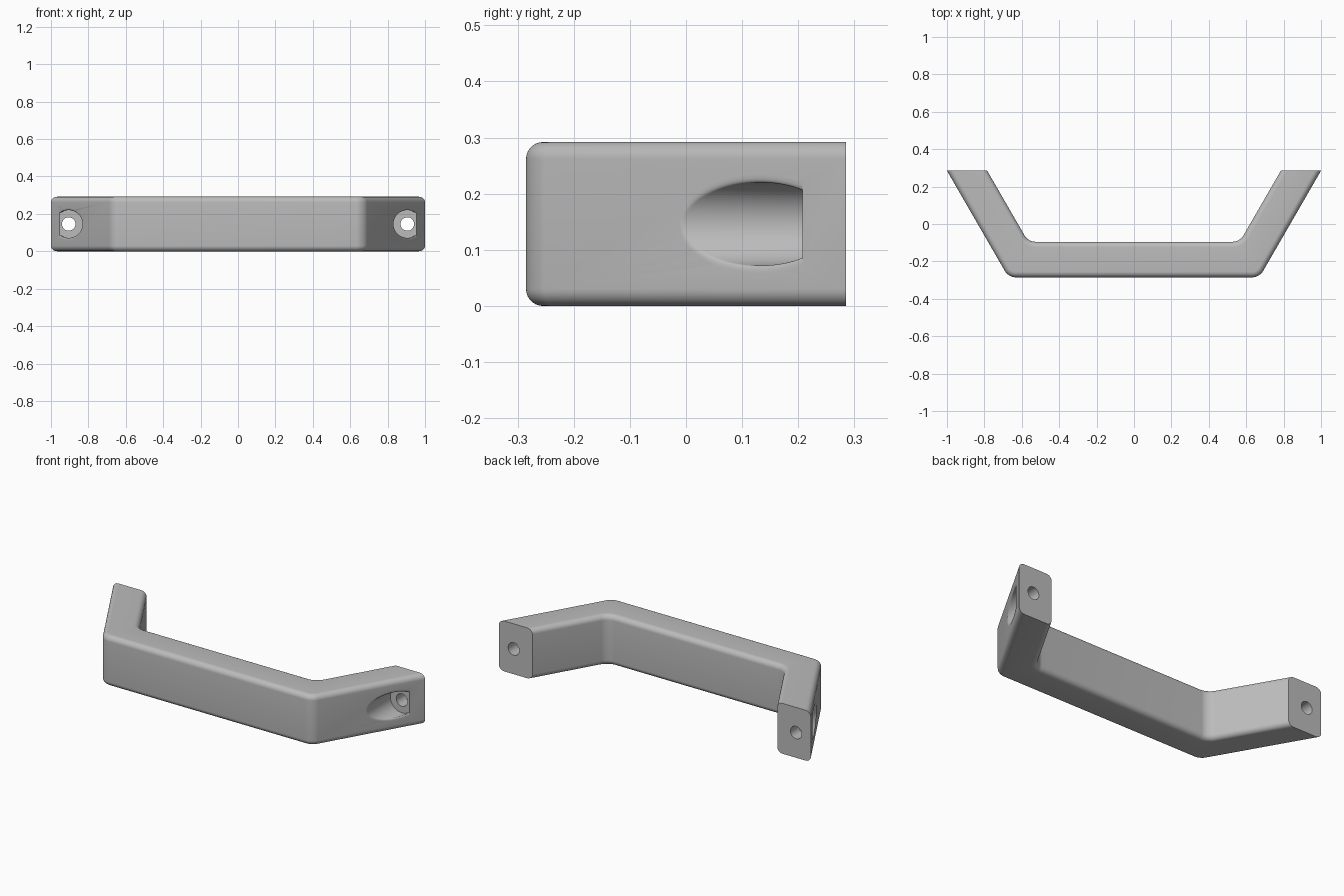
import bpy
import bmesh
from math import sin, cos, pi, sqrt, tan, acos
from mathutils import Vector

HEIGHT, BACK, FRONT, INNER = 0.292, 0.285, -0.285, -0.095
SLOPE = 1 / sqrt(3)                       # legs lean 30 degrees outward
HOLE_X, HOLE_Z = 0.905, HEIGHT / 2
RECESS_R, SCREW_R, FLOOR, RIM = 0.074, 0.036, 0.208, 0.013

cube = bpy.data.objects.get("Cube")
if cube:
    bpy.data.objects.remove(cube, do_unlink=True)

grey = bpy.data.materials.new("light grey")
grey.use_nodes = True
colour = (0.5, 0.5, 0.5, 1)
grey.diffuse_color = colour
grey.node_tree.nodes["Principled BSDF"].inputs["Base Color"].default_value = colour


def finish(bm, name):
    bmesh.ops.recalc_face_normals(bm, faces=bm.faces[:])
    mesh = bpy.data.meshes.new(name)
    bm.to_mesh(mesh)
    bm.free()
    mesh.materials.append(grey)
    obj = bpy.data.objects.new(name, mesh)
    bpy.context.collection.objects.link(obj)
    return obj


def cut_flat(bm, y):
    """Trim away everything behind y and close the cut."""
    geom = bm.verts[:] + bm.edges[:] + bm.faces[:]
    cut = bmesh.ops.bisect_plane(bm, geom=geom, plane_co=(0, y, 0),
                                 plane_no=(0, 1, 0), clear_outer=True)
    edges = [e for e in cut["geom_cut"] if isinstance(e, bmesh.types.BMEdge)]
    bmesh.ops.edgeloop_fill(bm, edges=edges)


def outer_x(y):
    return 1 + (y - BACK) * SLOPE


def inner_x(y):
    return 0.785 + (y - BACK) * SLOPE


def make_handle():
    # Bent bar, drawn overlong so the mounting ends can be trimmed flat
    bm = bmesh.new()
    over = BACK + 0.2
    half = [(inner_x(INNER), INNER), (inner_x(over), over),
            (outer_x(over), over), (outer_x(FRONT), FRONT)]
    outline = half + [(-x, y) for x, y in reversed(half)]
    base = bm.faces.new([bm.verts.new((x, y, 0)) for x, y in outline])
    ext = bmesh.ops.extrude_face_region(bm, geom=[base])
    bmesh.ops.translate(bm, vec=(0, 0, HEIGHT),
                        verts=[v for v in ext["geom"] if isinstance(v, bmesh.types.BMVert)])
    bmesh.ops.recalc_face_normals(bm, faces=bm.faces[:])
    # Round the bends, then the long edges
    bends = [e for e in bm.edges if abs(e.verts[0].co.z - e.verts[1].co.z) > 0.1
             and e.verts[0].co.y < 0]
    bmesh.ops.bevel(bm, geom=bends, offset=0.037, segments=10, profile=0.5, affect="EDGES")
    rims = [e for e in bm.edges if abs(e.verts[0].co.z - e.verts[1].co.z) < 0.01
            and min(v.co.y for v in e.verts) < over - 0.01]
    bmesh.ops.bevel(bm, geom=rims, offset=0.03, segments=8, profile=0.5, affect="EDGES")
    cut_flat(bm, BACK)
    return finish(bm, "handle")


def bridge(bm, rings):
    n = len(rings[0])
    for a, b in zip(rings, rings[1:]):
        for i in range(n):
            bm.faces.new((a[i], a[(i + 1) % n], b[(i + 1) % n], b[i]))
    bm.faces.new(rings[0])
    bm.faces.new(rings[-1])


def make_recess_cutter(side, count=64, steps=6):
    # Round pocket whose mouth flares softly into the sloping leg face
    bm = bmesh.new()
    normal = Vector((side * cos(pi / 6), -sin(pi / 6), 0))
    inward = Vector((0, 1, 0))
    rings = [[] for _ in range(steps + 3)]
    for i in range(count):
        a = 2 * pi * i / count
        radial = Vector((side * cos(a), 0, sin(a)))
        x = HOLE_X + RECESS_R * cos(a)
        rim = Vector((side * x, BACK + (x - 1) / SLOPE, HOLE_Z + RECESS_R * sin(a)))
        tangent = Vector((-side * sin(a), -sin(a) / SLOPE, cos(a))).normalized()
        out = tangent.cross(normal)
        if out.dot(radial) < 0:
            out = -out
        reach = RIM / tan(acos(inward.dot(out)) / 2)
        points = [Vector((rim.x, 0.5, rim.z))]
        for s in range(steps + 1):
            t = s / steps
            points.append(rim + inward * reach * (1 - t) ** 2 + out * reach * t ** 2)
        points.append(points[-1] + normal * 0.1)
        for ring, p in zip(rings, points):
            ring.append(bm.verts.new(p))
    bridge(bm, rings)
    cut_flat(bm, FLOOR)
    return finish(bm, "recess_cutter")


def make_screw_cutter(side, count=48):
    bm = bmesh.new()
    rings = [[bm.verts.new((side * HOLE_X + SCREW_R * cos(2 * pi * i / count), y,
                            HOLE_Z + SCREW_R * sin(2 * pi * i / count)))
              for i in range(count)] for y in (FLOOR - 0.03, BACK + 0.1)]
    bridge(bm, rings)
    return finish(bm, "screw_cutter")


handle = make_handle()
cutters = [make(side) for side in (-1, 1) for make in (make_recess_cutter, make_screw_cutter)]
for cutter in cutters:
    mod = handle.modifiers.new("cut", "BOOLEAN")
    mod.operation, mod.solver, mod.object = "DIFFERENCE", "EXACT", cutter

# Apply the cuts and drop the cutters
bpy.context.view_layer.update()
evaluated = handle.evaluated_get(bpy.context.evaluated_depsgraph_get())
mesh = bpy.data.meshes.new_from_object(evaluated)
handle.modifiers.clear()
handle.data = mesh
for cutter in cutters:
    bpy.data.objects.remove(cutter, do_unlink=True)

bpy.ops.object.select_all(action="DESELECT")
handle.select_set(True)
bpy.context.view_layer.objects.active = handle
bpy.ops.object.shade_smooth_by_angle(angle=pi / 6)
